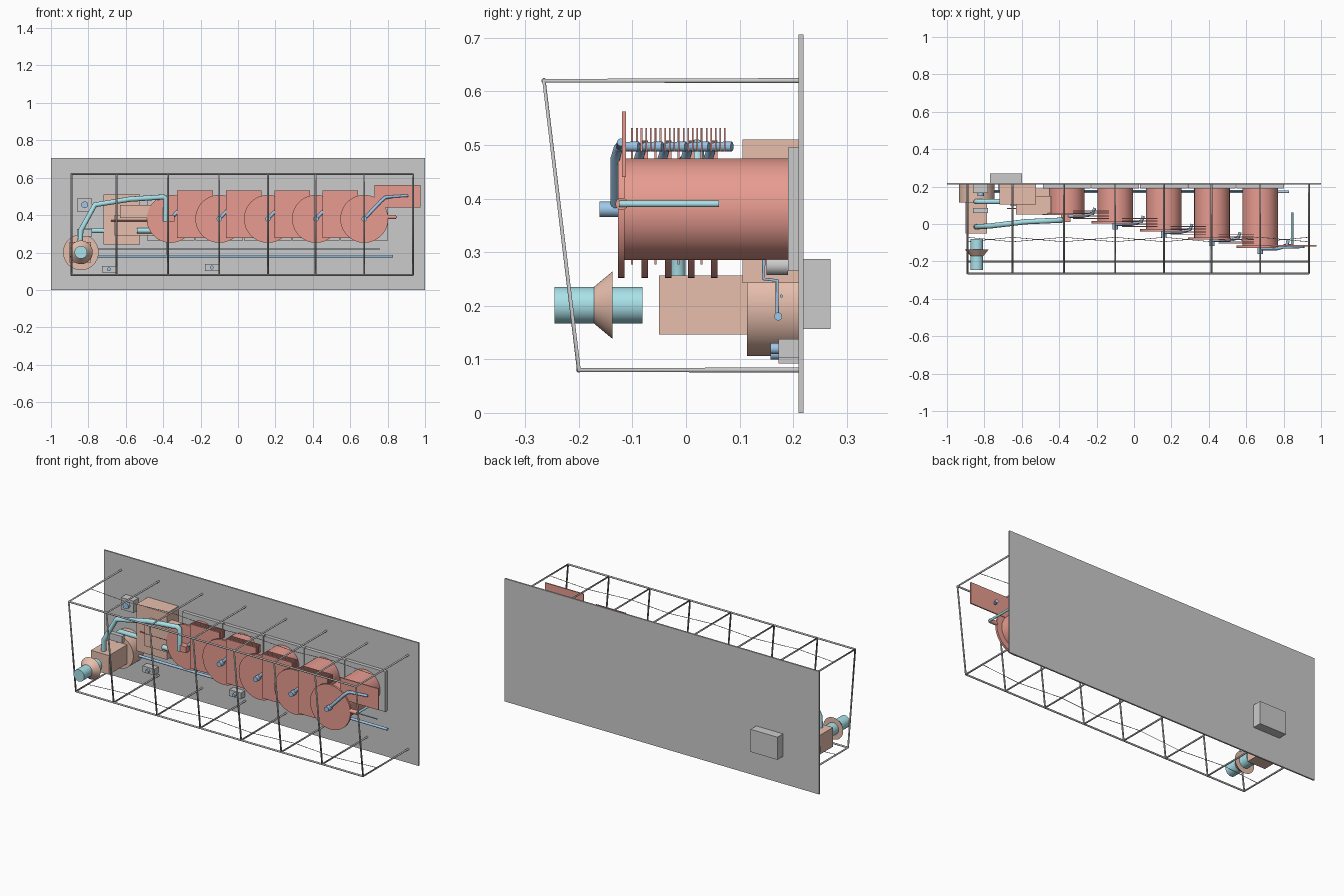
import bpy, math
from mathutils import Vector


def mat(name, rgb):
    m = bpy.data.materials.new(name)
    m.diffuse_color = (*rgb, 1)
    return m


RED = mat("red", (0.80, 0.33, 0.28))
TAN = mat("tan", (0.80, 0.52, 0.42))
CYAN = mat("cyan", (0.40, 0.76, 0.82))
BLUE = mat("blue", (0.35, 0.58, 0.82))


def finish(o, name, m):
    o.name = name
    if m:
        o.data.materials.append(m)
    return o


def box(name, x, y, z, m=None):
    """Box from (min, max) pairs."""
    bpy.ops.mesh.primitive_cube_add(size=1, location=[(a + b) / 2 for a, b in (x, y, z)])
    o = bpy.context.object
    o.scale = [b - a for a, b in (x, y, z)]
    return finish(o, name, m)


def cyl(name, x, z, y0, y1, r, m=None, r2=None, n=48):
    """Cylinder or cone along y, radius r at y0 and r2 at y1."""
    bpy.ops.mesh.primitive_cone_add(vertices=n, radius1=r, radius2=r if r2 is None else r2,
                                    depth=y1 - y0, location=(x, (y0 + y1) / 2, z),
                                    rotation=(-math.pi / 2, 0, 0))
    bpy.ops.object.shade_smooth_by_angle()
    return finish(bpy.context.object, name, m)


def pipe(name, pts, r, m=None, res=3, closed=False):
    """Round tube through points."""
    c = bpy.data.curves.new(name, 'CURVE')
    c.dimensions = '3D'
    c.bevel_depth = r
    c.bevel_resolution = res
    c.use_fill_caps = True
    s = c.splines.new('POLY')
    s.points.add(len(pts) - 1)
    for p, q in zip(s.points, pts):
        p.co = (*q, 1)
    s.use_cyclic_u = closed
    o = bpy.data.objects.new(name, c)
    bpy.context.collection.objects.link(o)
    return finish(o, name, m)


# wall panel and box behind it
box("back_panel", (-1, 1), (0.21, 0.219), (0, 0.706))
box("rear_box", (-0.77, -0.6), (0.217, 0.27), (0.157, 0.287))

# guard frame: slanted hoops and long rails
hoops = [-0.89, -0.65, -0.375, -0.1, 0.16, 0.415, 0.675, 0.935]
for x in hoops:
    pipe("frame_hoop", [(x, 0.212, 0.62), (x, -0.265, 0.62), (x, -0.2, 0.08), (x, 0.212, 0.08)], 0.005)
for y, z in ((-0.265, 0.62), (-0.2, 0.08)):
    pipe("frame_rail", [(-0.89, y, z), (0.935, y, z)], 0.005)
for k, z in enumerate((0.62, 0.08)):
    pipe("frame_wire", [(x, -0.083 + 0.012 * (-1) ** (i + k), z) for i, x in enumerate(hoops)], 0.0015, res=1)

# row of drums, each one longer than the last
drums = [(-0.36, 0.056), (-0.10, 0.013), (0.16, -0.030), (0.417, -0.074), (0.675, -0.118)]
ZC = 0.38
for i, (x, f) in enumerate(drums):
    cyl("drum", x, ZC, f, 0.195, 0.095, RED, n=64)
    cyl("drum_front_disc", x, ZC, f - 0.009, f + 0.003, 0.128, RED, n=64)
    box("drum_wall_plate", (x - 0.127, x + 0.127), (0.19, 0.212), (0.265, 0.495))
    if i:
        cyl("drum_hub", x, ZC, f - 0.043, f, 0.0145, BLUE, n=24)
    pipe("drum_feed_pipe", [(x, f - 0.014, ZC), (x + 0.09, f - 0.014, 0.475), (x + 0.112, f - 0.008, 0.495),
                            (x + 0.14, f, 0.497), (x + 0.15, f + 0.03, 0.497)], 0.009, BLUE)
    if i < 4:
        # link plate and fin stack towards the next drum
        px = x + 0.13
        box("link_plate", (px - 0.095, px + 0.095), (f - 0.029, f - 0.025), (0.277, 0.532), RED)
        for k in range(5):
            y = f - 0.019 + k * 0.0085
            box("link_fin", (px - 0.095, px + 0.095), (y, y + 0.003), (0.488, 0.532), RED)

# end plate and outlets at the right
box("end_plate", (0.73, 0.975), (-0.119, -0.112), (0.44, 0.562), RED)
pipe("end_outlet", [(0.79, -0.125, 0.497), (0.91, -0.122, 0.505)], 0.007, BLUE)
pipe("end_cross_rod", [(0.845, -0.125, 0.39), (0.845, 0.062, 0.39)], 0.0065, CYAN)
pipe("end_stub", [(0.80, -0.12, 0.39), (0.845, -0.12, 0.39)], 0.012, RED)

# lower supply tubes along the wall
pipe("supply_tube", [(-0.78, 0.172, 0.18), (0.83, 0.172, 0.18)], 0.0075, BLUE)
pipe("thin_tube", [(-0.78, 0.178, 0.218), (0.76, 0.178, 0.218)], 0.003, BLUE)
pipe("riser_tube", [(-0.38, 0.145, 0.3), (-0.38, 0.145, 0.25), (-0.38, 0.17, 0.247), (-0.38, 0.17, 0.18)], 0.0035, BLUE)
for x in (drums[0][0], drums[2][0], drums[4][0]):
    cyl("drum_foot", x, 0.275, 0.15, 0.19, 0.018, None, n=24)

# small valve blocks
for x, z in ((-0.69, 0.11), (-0.14, 0.12)):
    box("valve_block", (x - 0.037, x + 0.037), (0.173, 0.212), (z - 0.018, z + 0.018))
    cyl("valve_knob", x, z, 0.158, 0.175, 0.01, BLUE, n=20)
box("wall_sensor", (-0.86, -0.78), (0.165, 0.212), (0.42, 0.488))
cyl("wall_sensor_knob", -0.82, 0.455, 0.15, 0.166, 0.018, BLUE, n=20)
box("inline_sensor", (-0.86, -0.78), (0.06, 0.085), (0.285, 0.325))

# blower: fan housing, body, nozzle and flared collar
BX, BZ = -0.84, 0.201
cyl("blower_housing", BX, BZ, 0.114, 0.212, 0.095, TAN, n=64)
box("blower_body", (-0.9, -0.785), (-0.05, 0.116), (0.146, 0.256), TAN)
cyl("intake_nozzle", BX, BZ, -0.245, -0.081, 0.034, CYAN)
cyl("intake_collar", BX, BZ, -0.172, -0.137, 0.034, TAN, r2=0.063)

# control cabinet and side units
box("cabinet", (-0.72, -0.525), (0.105, 0.212), (0.242, 0.51), TAN)
box("cabinet_side_unit", (-0.63, -0.445), (0.05, 0.15), (0.385, 0.455), TAN)
box("cabinet_lower_unit", (-0.66, -0.45), (0.095, 0.19), (0.29, 0.40), TAN)
pipe("cabinet_rod", [(-0.68, 0.083, 0.37), (-0.34, 0.075, 0.37)], 0.003, RED)

# air ducts from blower to first drum
pipe("upper_duct", [(-0.845, -0.015, 0.235), (-0.84, -0.015, 0.32), (-0.765, -0.01, 0.455), (-0.58, 0.012, 0.485),
                    (-0.40, 0.02, 0.497), (-0.387, 0.02, 0.49), (-0.387, 0.022, 0.365)], 0.014, CYAN, res=4)
box("duct_end_block", (-0.39, -0.34), (0.012, 0.05), (0.365, 0.4), RED)
pipe("lower_duct", [(-0.845, 0.12, 0.24), (-0.845, 0.12, 0.305), (-0.83, 0.12, 0.317), (-0.60, 0.12, 0.317)],
     0.014, CYAN, res=4)
pipe("short_duct", [(-0.54, 0.09, 0.317), (-0.45, 0.09, 0.317)], 0.014, CYAN, res=4)
